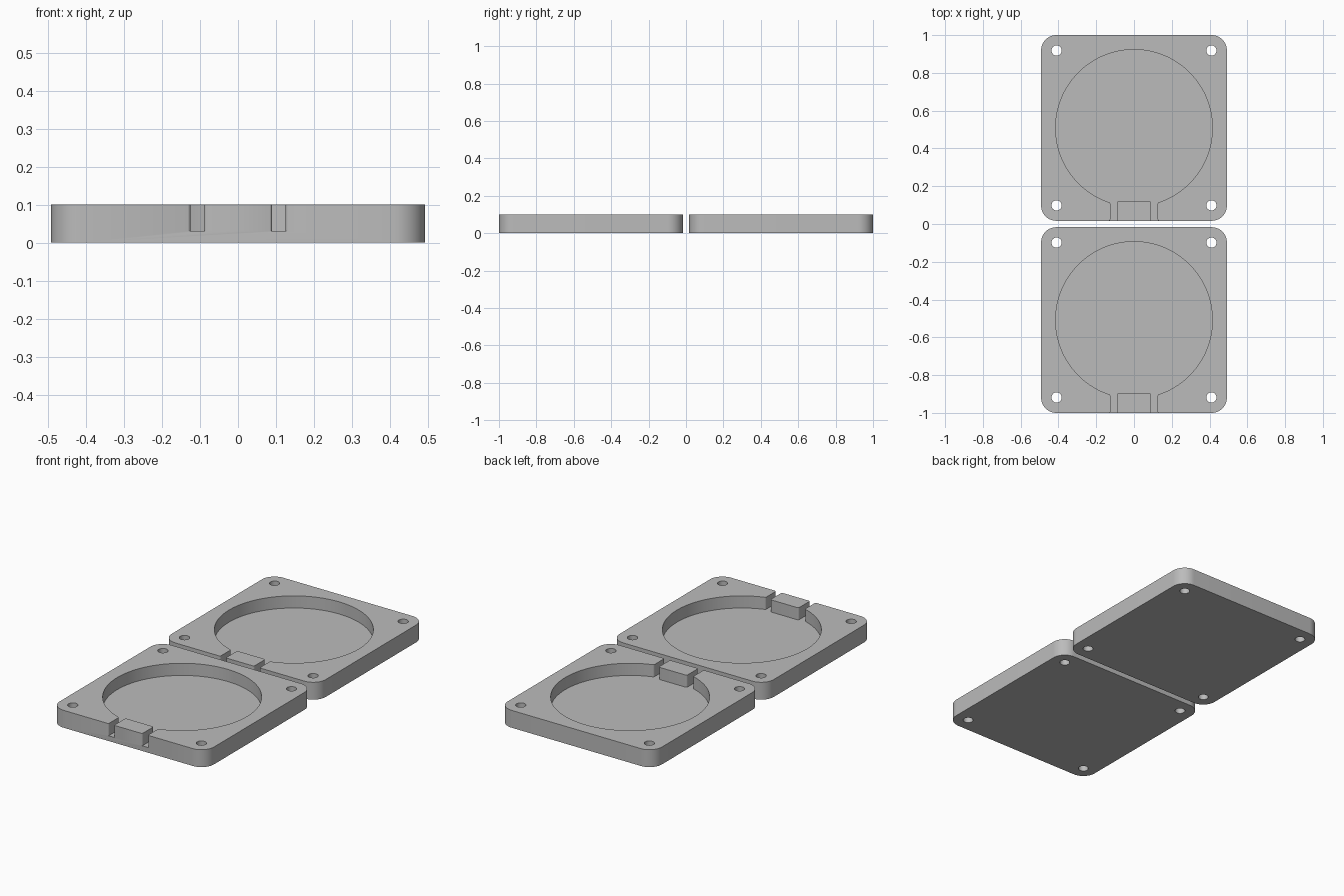
import bpy, bmesh, math
from mathutils import Vector

if "Cube" in bpy.data.objects:
    bpy.data.objects.remove(bpy.data.objects["Cube"])

HALF = 0.4915         # half side of a square plate
HEIGHT = 0.1
FLOOR = 0.03          # pocket floor height
POCKET_R = 0.415
HOLE_R, HOLE_POS = 0.027, 0.41
TAB_X, TAB_Y = 0.09, -0.387
NECK_X = 0.125
FILLET = 0.01

grey = bpy.data.materials.new("plain grey")
grey.diffuse_color = (0.5, 0.5, 0.5, 1)
grey.use_nodes = True
grey.node_tree.nodes["Principled BSDF"].inputs["Base Color"].default_value = grey.diffuse_color


def rounded(corners, steps):
    """Outline from (x, y, radius) corners; radius 0 keeps the point."""
    out, n = [], len(corners)
    for i, (x, y, r) in enumerate(corners):
        p = Vector((x, y))
        if r == 0:
            out.append(p)
            continue
        a = (Vector(corners[i - 1][:2]) - p).normalized()
        b = (Vector(corners[(i + 1) % n][:2]) - p).normalized()
        half = a.angle(b) / 2
        centre = p + (a + b).normalized() * r / math.sin(half)
        start = p + a * r / math.tan(half) - centre
        end = p + b * r / math.tan(half) - centre
        turn = start.angle(end)
        for k in range(steps + 1):
            f = k / steps
            out.append(centre + (start * math.sin((1 - f) * turn)
                                 + end * math.sin(f * turn)) / math.sin(turn))
    return out


def prism(bm, outline, z0, z1):
    low = [bm.verts.new((p.x, p.y, z0)) for p in outline]
    top = [bm.verts.new((p.x, p.y, z1)) for p in outline]
    bm.faces.new(low[::-1])
    bm.faces.new(top)
    for i in range(len(low)):
        j = (i + 1) % len(low)
        bm.faces.new((low[i], low[j], top[j], top[i]))


def make_object(name, bm):
    bmesh.ops.recalc_face_normals(bm, faces=bm.faces)
    mesh = bpy.data.meshes.new(name)
    bm.to_mesh(mesh)
    bm.free()
    mesh.materials.append(grey)
    obj = bpy.data.objects.new(name, mesh)
    bpy.context.collection.objects.link(obj)
    return obj


# Solid plate with rounded corners
bm = bmesh.new()
prism(bm, rounded([(-HALF, -HALF, .08), (HALF, -HALF, .08),
                   (HALF, HALF, .08), (-HALF, HALF, .08)], 14), 0, HEIGHT)
plate = make_object("front_plate", bm)

# Cutter: round pocket, two slots and the space around the tab
bm = bmesh.new()
a0 = -math.pi / 2 + math.asin(NECK_X / POCKET_R)
a1 = 1.5 * math.pi - math.asin(NECK_X / POCKET_R)
N = 96
arc = [(POCKET_R * math.cos(a0 + (a1 - a0) * i / N),
        POCKET_R * math.sin(a0 + (a1 - a0) * i / N), 0) for i in range(N + 1)]
arc[0] = (*arc[0][:2], FILLET)
arc[-1] = (*arc[-1][:2], FILLET)
out = -HALF - 0.05
left = [(-NECK_X, -HALF, FILLET), (-NECK_X - .03, -HALF - .002, 0),
        (-NECK_X - .03, out, 0), (-TAB_X + .03, out, 0),
        (-TAB_X + .03, -HALF - .002, 0), (-TAB_X, -HALF, FILLET),
        (-TAB_X, TAB_Y, FILLET)]
right = [(-x, y, r) for x, y, r in reversed(left)]
prism(bm, rounded(arc + left + right, 6), FLOOR, HEIGHT + .1)

# Cutter: four screw holes
for sx in (-1, 1):
    for sy in (-1, 1):
        ring = [Vector((sx * HOLE_POS + HOLE_R * math.cos(i * math.tau / 32),
                        sy * HOLE_POS + HOLE_R * math.sin(i * math.tau / 32)))
                for i in range(32)]
        prism(bm, ring, -.1, HEIGHT + .1)
cutter = make_object("pocket_cutter", bm)
cutter.hide_render = True

# Cut the plate
mod = plate.modifiers.new("cut", 'BOOLEAN')
mod.operation = 'DIFFERENCE'
mod.solver = 'EXACT'
mod.object = cutter
bpy.context.view_layer.objects.active = plate
plate.select_set(True)
bpy.ops.object.modifier_apply(modifier=mod.name)
bpy.data.objects.remove(cutter)
bpy.ops.object.shade_smooth_by_angle(angle=math.radians(30))

# Second identical plate behind the first
back = plate.copy()
back.name = "back_plate"
bpy.context.collection.objects.link(back)
plate.location.y = HALF - 1
back.location.y = 1 - HALF
